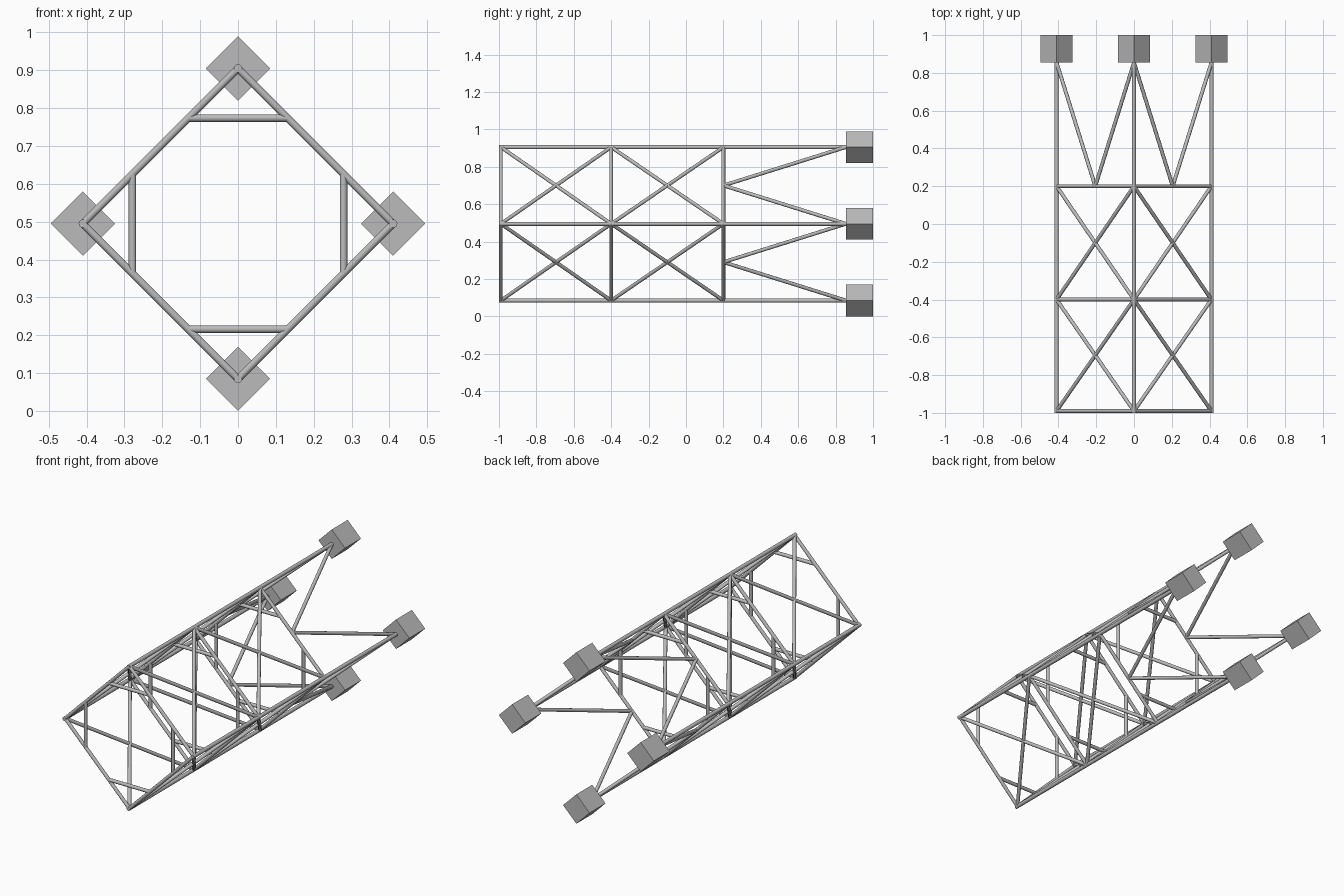
import bpy
import math
from mathutils import Vector

cube = bpy.data.objects.get("Cube")
if cube:
    bpy.data.objects.remove(cube, do_unlink=True)

steel = bpy.data.materials.new("steel_grey")
steel.use_nodes = True
GREY = (0.5, 0.5, 0.5, 1)
steel.diffuse_color = GREY
steel.node_tree.nodes["Principled BSDF"].inputs["Base Color"].default_value = GREY

CENTRE_Z, REACH = 0.495, 0.41
FRAMES = (-0.99, -0.4, 0.2)
FOOT_Y, FOOT_LEN, FOOT_SIDE = 0.855, 0.145, 0.12


def corner(i, y):
    a = math.pi / 2 * i
    return Vector((REACH * math.cos(a), y, CENTRE_Z + REACH * math.sin(a)))


def bar(name, a, b, radius=0.01):
    bpy.ops.mesh.primitive_cylinder_add(vertices=12, radius=radius,
                                        depth=(b - a).length, location=(a + b) / 2)
    ob = bpy.context.object
    ob.name = name
    ob.rotation_euler = (b - a).to_track_quat('Z', 'Y').to_euler()
    bpy.ops.object.shade_smooth_by_angle(angle=math.radians(40))
    ob.data.materials.append(steel)


for i in range(4):
    # Long corner tube and the square foot block at its rear end
    bar("corner_tube", corner(i, -1), corner(i, FOOT_Y + 0.01), 0.011)
    bpy.ops.mesh.primitive_cube_add(size=1, location=corner(i, FOOT_Y + FOOT_LEN / 2))
    foot = bpy.context.object
    foot.name = "foot_block"
    foot.scale = (FOOT_SIDE, FOOT_LEN, FOOT_SIDE)
    foot.rotation_euler.y = math.pi / 4
    foot.data.materials.append(steel)

    # Square frames with short braces across each corner
    for y in FRAMES:
        here, after, before = corner(i, y), corner(i + 1, y), corner(i - 1, y)
        bar("frame_bar", here, after)
        bar("corner_brace", here.lerp(after, 0.32), here.lerp(before, 0.32))

    # Crossed diagonals on each side panel
    for y0, y1 in zip(FRAMES, FRAMES[1:]):
        bar("cross_brace", corner(i, y0), corner(i + 1, y1))
        bar("cross_brace", corner(i + 1, y0), corner(i, y1))

    # V struts from the middle of the last frame to the feet
    middle = corner(i, FRAMES[-1]).lerp(corner(i + 1, FRAMES[-1]), 0.5)
    for j in (i, i + 1):
        bar("rear_strut", middle, corner(j, FOOT_Y))
